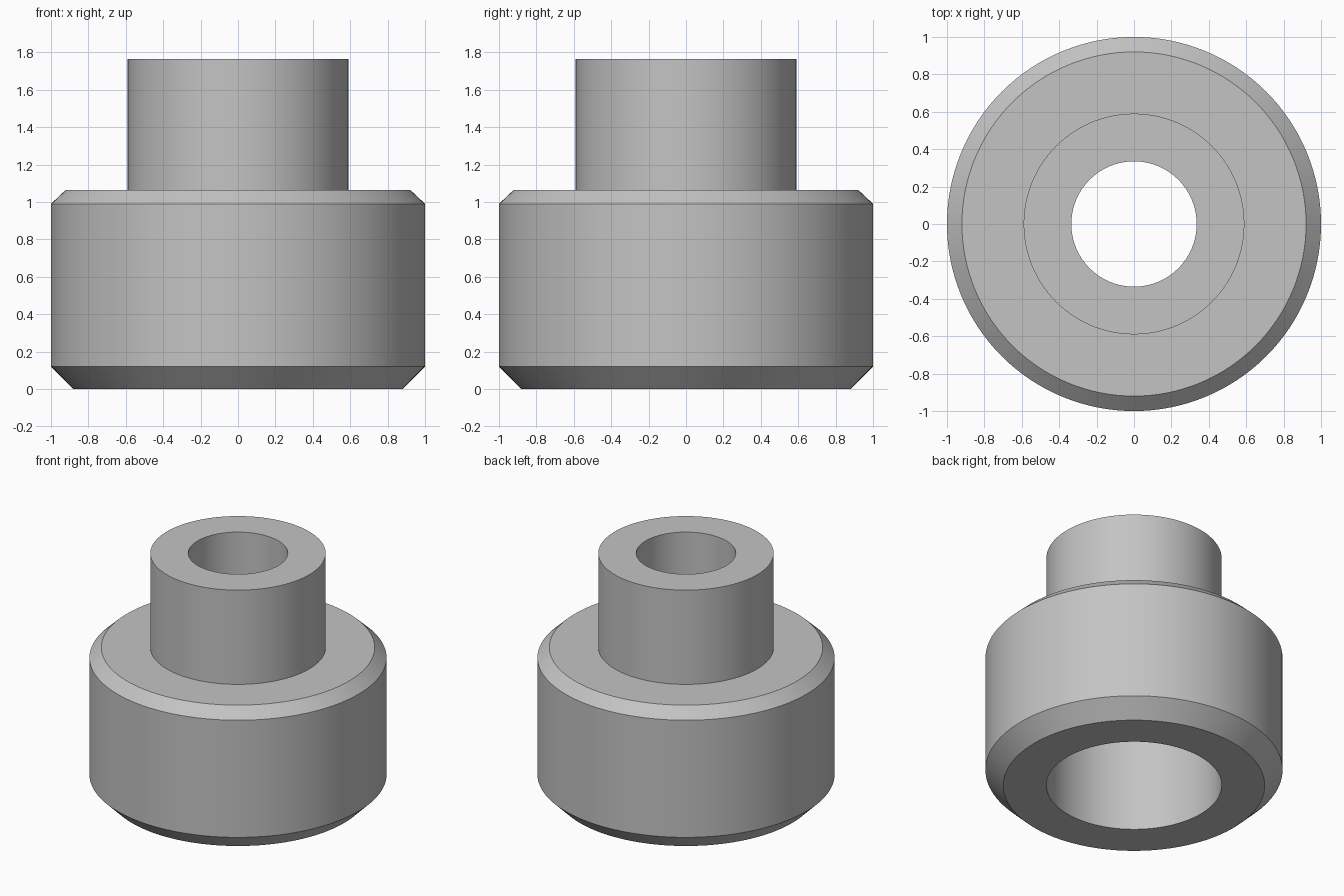
import bpy
import bmesh
import math

SEGMENTS = 128

cube = bpy.data.objects.get("Cube")
if cube:
    bpy.data.objects.remove(cube, do_unlink=True)

# Plain grey material
grey = bpy.data.materials.new("plain_grey")
grey.use_nodes = True
colour = (0.55, 0.55, 0.55, 1.0)
grey.diffuse_color = colour
grey.node_tree.nodes["Principled BSDF"].inputs["Base Color"].default_value = colour


def lathe(name, profile):
    """Revolve a closed (radius, height) profile around the z axis."""
    bm = bmesh.new()
    rings = []
    for i in range(SEGMENTS):
        a = 2 * math.pi * i / SEGMENTS
        rings.append([bm.verts.new((r * math.cos(a), r * math.sin(a), z))
                      for r, z in profile])
    n = len(profile)
    for i in range(SEGMENTS):
        here, there = rings[i], rings[(i + 1) % SEGMENTS]
        for j in range(n):
            k = (j + 1) % n
            bm.faces.new((here[j], there[j], there[k], here[k]))
    bmesh.ops.recalc_face_normals(bm, faces=bm.faces)
    mesh = bpy.data.meshes.new(name)
    bm.to_mesh(mesh)
    bm.free()
    mesh.materials.append(grey)
    obj = bpy.data.objects.new(name, mesh)
    bpy.context.collection.objects.link(obj)
    bpy.ops.object.select_all(action='DESELECT')
    obj.select_set(True)
    bpy.context.view_layer.objects.active = obj
    bpy.ops.object.shade_smooth_by_angle(angle=math.radians(25))
    return obj


# Chamfered collar with a wide socket below and a narrow bored spigot above
lathe("stepped_bushing", [
    (0.59, 0.0), (0.88, 0.0), (1.0, 0.12), (1.0, 0.99), (0.92, 1.065),
    (0.59, 1.065), (0.59, 1.765), (0.335, 1.765), (0.335, 0.705), (0.59, 0.705),
])
